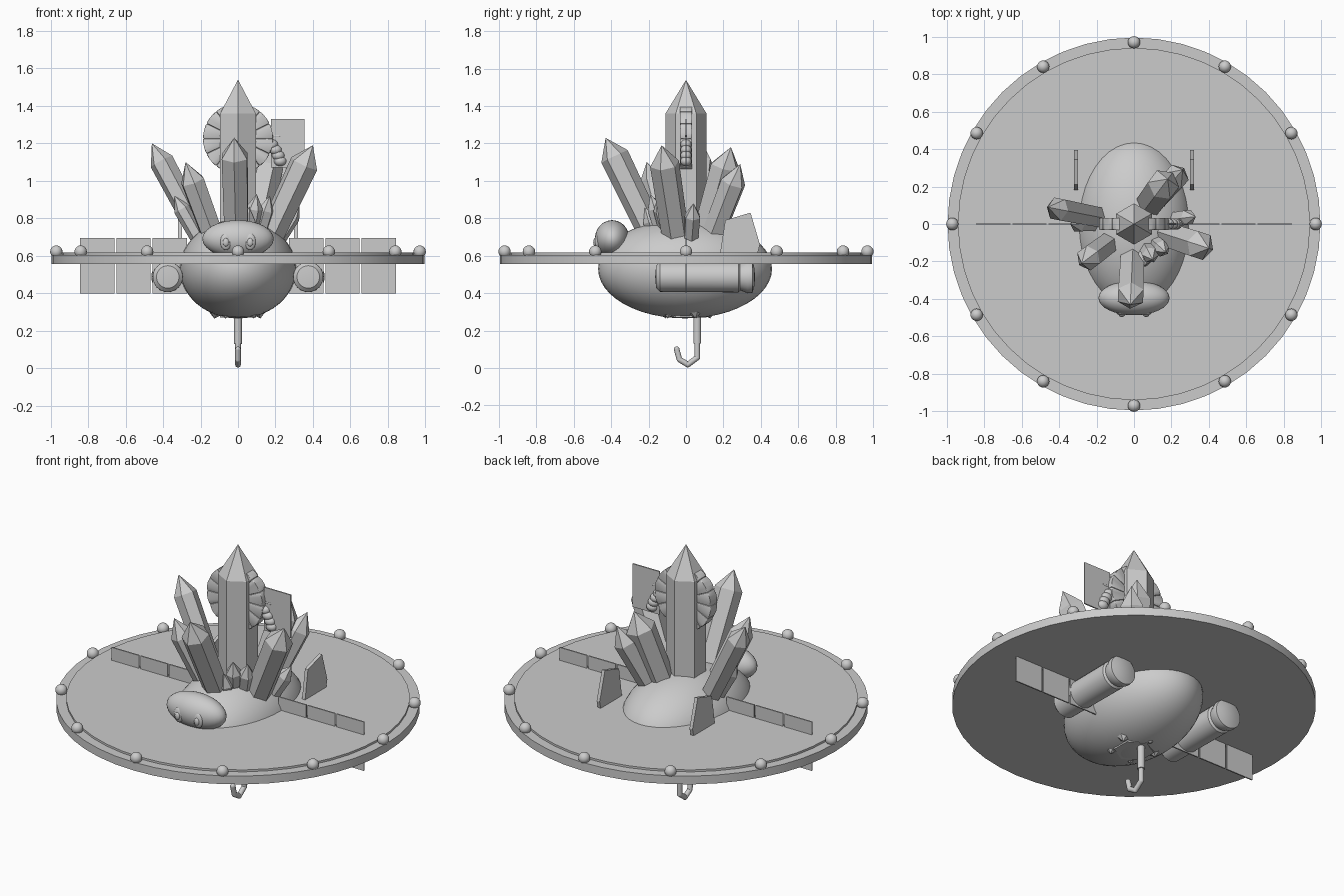
import bpy, bmesh, math
from math import pi, sin, cos
from mathutils import Vector, Matrix

cube = bpy.data.objects.get("Cube")
if cube:
    bpy.data.objects.remove(cube, do_unlink=True)

GREY = (0.6, 0.6, 0.6, 1)
mat = bpy.data.materials.new("plain grey")
mat.use_nodes = True
mat.diffuse_color = GREY
mat.node_tree.nodes["Principled BSDF"].inputs["Base Color"].default_value = GREY


def finish(name, bm, smooth=False):
    bmesh.ops.recalc_face_normals(bm, faces=bm.faces)
    mesh = bpy.data.meshes.new(name)
    bm.to_mesh(mesh)
    bm.free()
    mesh.materials.append(mat)
    ob = bpy.data.objects.new(name, mesh)
    bpy.context.collection.objects.link(ob)
    if smooth:
        bpy.ops.object.select_all(action='DESELECT')
        ob.select_set(True)
        bpy.context.view_layer.objects.active = ob
        bpy.ops.object.shade_smooth_by_angle(angle=math.radians(35))
    return ob


def ellipsoid(name, centre, radii, u=32, v=20):
    bm = bmesh.new()
    m = Matrix.Translation(centre) @ Matrix.Diagonal((*radii, 1))
    bmesh.ops.create_uvsphere(bm, u_segments=u, v_segments=v, radius=1, matrix=m)
    return finish(name, bm, True)


def box(name, centre, size):
    bm = bmesh.new()
    m = Matrix.Translation(centre) @ Matrix.Diagonal((*size, 1))
    bmesh.ops.create_cube(bm, size=1, matrix=m)
    return finish(name, bm)


def lathe(name, profile, origin, axis=(0, 0, 1), sides=32, smooth=True, spin=0):
    """Solid of revolution from (radius, height) points along an axis."""
    bm = bmesh.new()
    turn = Matrix.Translation(origin) @ Vector(axis).to_track_quat('Z', 'Y').to_matrix().to_4x4()
    rings = []
    for r, h in profile:
        n = 1 if r == 0 else sides
        rings.append([bm.verts.new(turn @ Vector((r * cos(spin + 2 * pi * i / n),
                      r * sin(spin + 2 * pi * i / n), h))) for i in range(n)])
    for a, b in zip(rings, rings[1:]):
        for i in range(sides):
            j = (i + 1) % sides
            quad = [a[i % len(a)], a[j % len(a)], b[j % len(b)], b[i % len(b)]]
            bm.faces.new(list(dict.fromkeys(quad)))
    for ring in (rings[0], rings[-1]):
        if len(ring) > 1:
            bm.faces.new(ring)
    return finish(name, bm, smooth)


def prism(name, outline, y0, y1, to_point, bevel=0):
    """Extruded flat outline; to_point maps (a, b, depth) to space."""
    bm = bmesh.new()
    near = [bm.verts.new(to_point(a, b, y0)) for a, b in outline]
    far = [bm.verts.new(to_point(a, b, y1)) for a, b in outline]
    bm.faces.new(near)
    bm.faces.new(far)
    n = len(outline)
    for i in range(n):
        j = (i + 1) % n
        bm.faces.new((near[i], near[j], far[j], far[i]))
    if bevel:
        bmesh.ops.bevel(bm, geom=bm.edges[:], offset=bevel, segments=2, profile=0.5, affect='EDGES')
    return finish(name, bm, bool(bevel))


def tube(name, points, radius):
    """Round rod with ball joints following a path."""
    for i, (a, b) in enumerate(zip(points, points[1:])):
        a, b = Vector(a), Vector(b)
        lathe(f"{name}_{i}", [(radius, 0), (radius, (b - a).length)], a, b - a, 16)
        ellipsoid(f"{name}_joint_{i}", b, [radius] * 3, 16, 10)


# Platform with raised deck and rim lights
lathe("platform", [(0.995, 0.555), (0.995, 0.605), (0.94, 0.605), (0.94, 0.617)],
      (0, 0, 0), sides=48)
for i in range(12):
    a = i * pi / 6
    ellipsoid(f"rim_light_{i}", (0.97 * cos(a), 0.97 * sin(a), 0.622), [0.033] * 3, 16, 10)

# Body and head
ellipsoid("body", (0, -0.005, 0.53), (0.31, 0.465, 0.265), 40, 24)
ellipsoid("head", (0, -0.395, 0.69), (0.19, 0.092, 0.1))
for side, x in (("right", -0.065), ("left", 0.065)):
    ellipsoid(f"{side}_eye", (x, -0.472, 0.675), (0.03, 0.016, 0.045), 20, 12)
    ellipsoid(f"{side}_pupil", (x, -0.486, 0.672), (0.016, 0.01, 0.022), 16, 10)


# Crystal cluster
def crystal(name, base, tip, radius, point):
    base, axis = Vector(base), Vector(tip) - Vector(base)
    n = axis.length
    lathe(name, [(radius * 0.85, 0), (radius, n - point), (0, n)], base, axis, 6, False, pi / 2)


lathe("main_crystal", [(0.11, 0.27), (0.11, 1.36), (0, 1.54)], (0, 0, 0),
      sides=6, smooth=False, spin=pi / 2)
tips = [(-0.46, 0.09, 1.2, 0.066), (0.4, -0.13, 1.19, 0.08), (-0.28, -0.21, 1.1, 0.068),
        (-0.02, -0.43, 1.23, 0.078), (0.18, 0.24, 1.18, 0.085), (0.26, 0.29, 1.09, 0.07)]
for i, (x, y, z, r) in enumerate(tips):
    crystal(f"crystal_{i}", (0, 0, 0.34), (x, y, z), r, 0.11)
small = [(0.1, -0.19, 0.93), (0.17, -0.15, 0.92), (0.33, 0.04, 0.88),
         (-0.34, 0, 0.92), (0.06, -0.22, 0.86)]
for i, tip in enumerate(small):
    crystal(f"small_crystal_{i}", (tip[0] * 0.3, tip[1] * 0.3, 0.5), tip, 0.045, 0.08)
# Broken roots under the body
for i in range(5):
    a = 0.4 + i * 2 * pi / 5
    crystal(f"crystal_root_{i}", (0.1 * cos(a), 0.1 * sin(a), 0.4),
            (0.13 * cos(a), 0.13 * sin(a), 0.265), 0.05, 0.04)

# Thrusters, tail fins and panel wings
fin = [(0.18, 0.6), (0.21, 0.79), (0.345, 0.83), (0.395, 0.66), (0.38, 0.6)]
thruster = [(0, -0.165), (0.06, -0.16), (0.08, -0.14), (0.083, 0.28), (0.072, 0.29),
            (0.088, 0.33), (0.085, 0.355), (0.05, 0.365), (0, 0.37)]
for side, s in (("right", -1), ("left", 1)):
    lathe(f"{side}_thruster", thruster, (s * 0.375, 0, 0.487), (0, 1, 0))
    prism(f"{side}_fin", fin, s * 0.3, s * 0.32, lambda a, b, d: (d, a, b))
    for i in range(3):
        box(f"{side}_panel_{i}", (s * (0.365 + 0.193 * i), 0, 0.547), (0.183, 0.008, 0.295))

# Hanging hook
lathe("hook_shank", [(0.021, 0.13), (0.021, 0.3)], (0, 0.06, 0), sides=16)
tube("hook", [(0, 0.06, 0.14), (0, 0.06, 0.055), (0, 0.01, 0.018),
              (0, -0.035, 0.045), (0, -0.05, 0.1)], 0.015)

# Ribbed wheel made of puffy wedges
WEDGES = 14
for i in range(WEDGES):
    a0 = 2 * pi * i / WEDGES
    arc = [a0 + 2 * pi / WEDGES * k / 3 for k in range(4)]
    outline = [(0.03 * cos(arc[0]), 0.03 * sin(arc[0]))]
    outline += [(0.187 * cos(a), 0.187 * sin(a)) for a in arc]
    outline += [(0.03 * cos(arc[-1]), 0.03 * sin(arc[-1]))]
    prism(f"wheel_wedge_{i}", outline, -0.032, 0.032,
          lambda a, b, d: (a, d, b + 1.225), bevel=0.006)

# Beaded tail and flag beside the wheel
beads = [(0.155, 1.215), (0.18, 1.195), (0.2, 1.165), (0.215, 1.135), (0.225, 1.105)]
for i, (x, z) in enumerate(beads):
    ellipsoid(f"tail_bead_{i}", (x, 0, z), (0.034, 0.03, 0.027), 16, 10)
tube("flag_arm", [(0.17, 0, 1.24), (0.22, 0, 1.24)], 0.006)
box("flag", (0.265, 0, 1.2), (0.18, 0.008, 0.26))
